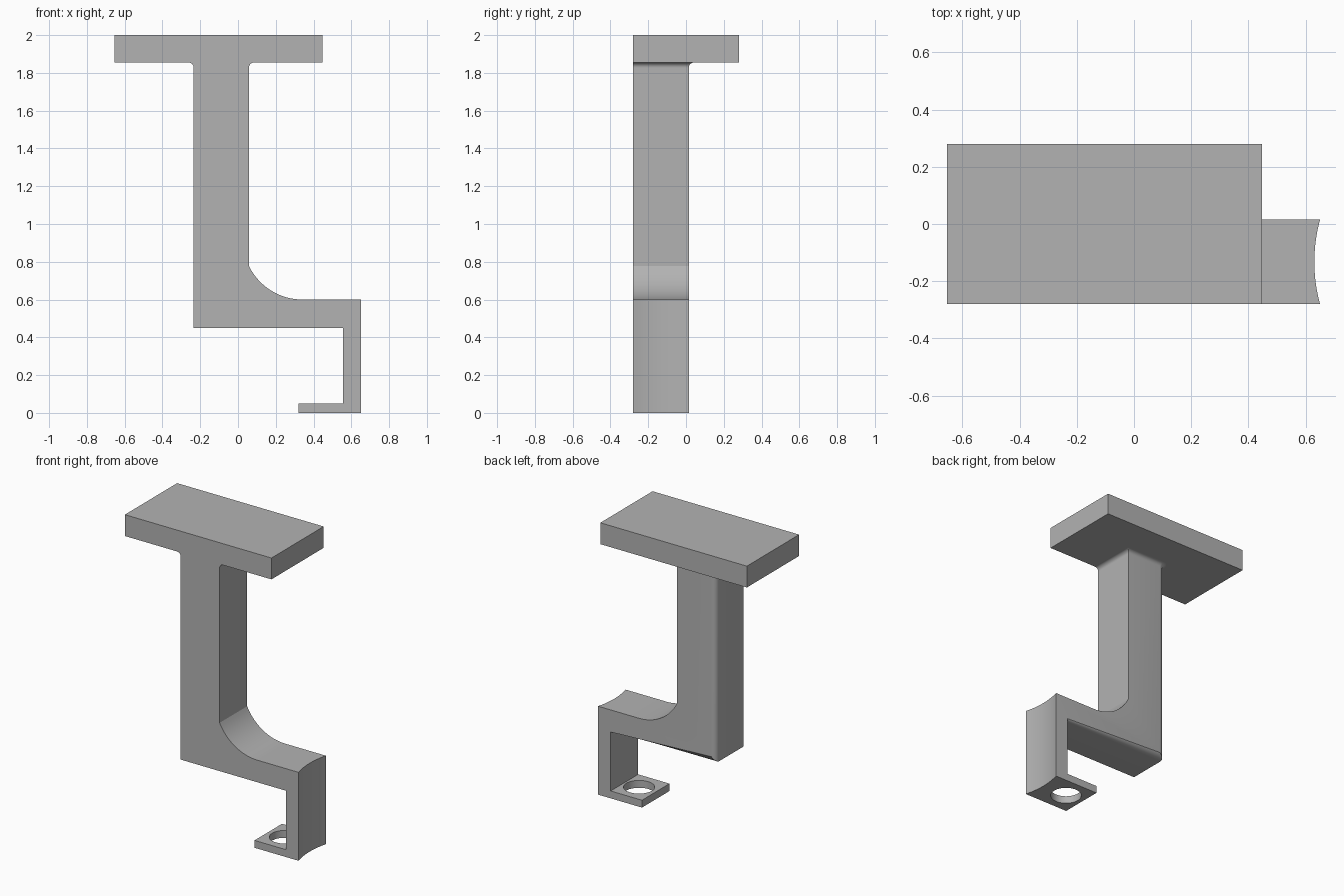
import bpy, bmesh
from math import sin, cos, pi, radians

cube = bpy.data.objects.get("Cube")
if cube:
    bpy.data.objects.remove(cube)

grey = bpy.data.materials.new("plain grey")
grey.use_nodes = True
grey.diffuse_color = (0.45, 0.45, 0.45, 1)
grey.node_tree.nodes["Principled BSDF"].inputs["Base Color"].default_value = (0.45, 0.45, 0.45, 1)

LEFT, RIGHT = -0.235, 0.058        # post sides
FRONT, BACK = -0.28, 0.015         # bracket depth
MID = (FRONT + BACK) / 2
TIP, DROP, PLATE = 0.65, 0.555, 1.855
ROUND, FILLET = 0.035, 0.027


def finish(bm, name):
    bmesh.ops.recalc_face_normals(bm, faces=bm.faces)
    mesh = bpy.data.meshes.new(name)
    bm.to_mesh(mesh)
    bm.free()
    mesh.materials.append(grey)
    ob = bpy.data.objects.new(name, mesh)
    bpy.context.collection.objects.link(ob)
    return ob


def smooth(ob):
    bpy.ops.object.select_all(action="DESELECT")
    ob.select_set(True)
    bpy.context.view_layer.objects.active = ob
    bpy.ops.object.shade_smooth_by_angle(angle=radians(25))


def cut_cylinder(ob, x, z, radius, depth):
    bpy.ops.mesh.primitive_cylinder_add(vertices=128, radius=radius, depth=depth, location=(x, MID, z))
    cutter = bpy.context.object
    cutter.name = "cutter"
    cutter.hide_render = True
    mod = ob.modifiers.new("cut", "BOOLEAN")
    mod.operation, mod.solver, mod.object = "DIFFERENCE", "EXACT", cutter
    bpy.context.view_layer.objects.active = ob
    bpy.ops.object.modifier_apply(modifier=mod.name)
    bpy.data.objects.remove(cutter)


# Mounting plate
bm = bmesh.new()
bmesh.ops.create_cube(bm, size=1)
bmesh.ops.scale(bm, vec=(1.1, 0.56, 2 - PLATE), verts=bm.verts)
bmesh.ops.translate(bm, vec=(-0.103, 0, (2 + PLATE) / 2), verts=bm.verts)
finish(bm, "mounting_plate")

# Post, arm and hook as one extruded front profile
R = 0.316
profile = [(LEFT, 0.45), (DROP, 0.45), (DROP, 0.05), (0.32, 0.05), (0.32, 0), (TIP, 0), (TIP, 0.6)]
profile += [(0.342 - R * sin(a), 0.6 + R - R * cos(a)) for a in [radians(64 * i / 16) for i in range(17)]]
profile += [(RIGHT, PLATE), (LEFT, PLATE)]
bm = bmesh.new()
face = bm.faces.new([bm.verts.new((x, FRONT, z)) for x, z in profile])
ext = bmesh.ops.extrude_face_region(bm, geom=[face])
bmesh.ops.translate(bm, vec=(0, BACK - FRONT, 0), verts=[v for v in ext["geom"] if isinstance(v, bmesh.types.BMVert)])
bmesh.ops.recalc_face_normals(bm, faces=bm.faces)


# Rounded rear edges: outer side of the post and underside of the arm
def is_round(e):
    pts = [v.co for v in e.verts]
    on_side = all(abs(p.x - LEFT) < 1e-4 for p in pts)
    under = all(abs(p.z - 0.45) < 1e-4 for p in pts)
    return all(p.y > BACK - 1e-4 for p in pts) and (on_side or under)


bmesh.ops.bevel(bm, geom=[e for e in bm.edges if is_round(e)], offset=ROUND,
                segments=6, profile=0.5, affect="EDGES", clamp_overlap=False)
body = finish(bm, "post_arm_and_hook")

# Hollow end face and hole in the hook lip
HOLLOW = 0.554
cut_cylinder(body, TIP - 0.02 + HOLLOW, 0.3, HOLLOW, 1)
cut_cylinder(body, 0.445, 0.02, 0.096, 0.2)
smooth(body)


# Fillet skin where the post meets the plate
def section(off):
    r = ROUND + off
    cx, cy = LEFT + ROUND, BACK - ROUND
    pts = [(RIGHT + off, FRONT), (RIGHT + off, BACK + off)]
    pts += [(cx - r * sin(a), cy + r * cos(a)) for a in [pi / 2 * i / 6 for i in range(7)]]
    return pts + [(LEFT - off, FRONT)]


bm = bmesh.new()
rings = []
for i in range(9):
    a = pi / 2 * i / 8
    off, z = FILLET * (1 - cos(a)), PLATE - FILLET + FILLET * sin(a)
    rings.append([bm.verts.new((x, y, z)) for x, y in section(off)])
for lo, hi in zip(rings, rings[1:]):
    for j in range(len(lo)):
        k = (j + 1) % len(lo)
        bm.faces.new((lo[j], lo[k], hi[k], hi[j]))
smooth(finish(bm, "plate_fillet"))
